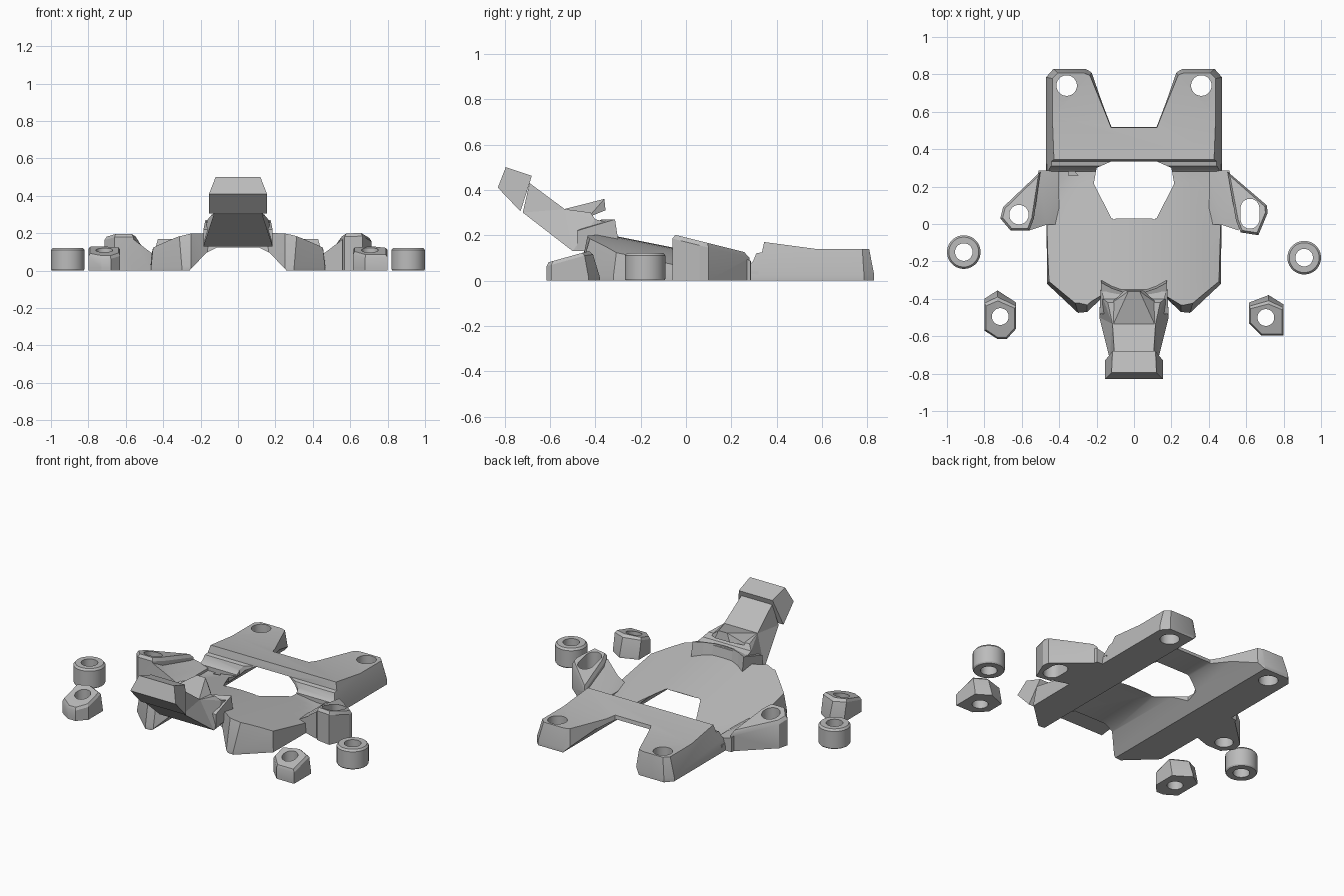
import bpy, bmesh, math

if "Cube" in bpy.data.objects:
    bpy.data.objects.remove(bpy.data.objects["Cube"])

GREY = bpy.data.materials.new("plain grey")
GREY.diffuse_color = (0.5, 0.5, 0.5, 1)
GREY.use_nodes = True
GREY.node_tree.nodes["Principled BSDF"].inputs["Base Color"].default_value = GREY.diffuse_color


def make(name, verts, faces):
    me = bpy.data.meshes.new(name)
    bm = bmesh.new()
    vs = [bm.verts.new(v) for v in verts]
    for f in faces:
        bm.faces.new([vs[i] for i in f])
    bmesh.ops.recalc_face_normals(bm, faces=bm.faces)
    bmesh.ops.triangulate(bm, faces=[f for f in bm.faces if len(f.verts) > 4])
    bm.to_mesh(me)
    bm.free()
    me.materials.append(GREY)
    ob = bpy.data.objects.new(name, me)
    bpy.context.collection.objects.link(ob)
    return ob


def loft(name, rings):
    """Closed solid through matching rings of points."""
    n = len(rings[0])
    verts = [p for r in rings for p in r]
    faces = [list(range(n)), list(range((len(rings) - 1) * n, len(rings) * n))]
    for k in range(len(rings) - 1):
        for i in range(n):
            j = (i + 1) % n
            faces.append([k * n + i, k * n + j, (k + 1) * n + j, (k + 1) * n + i])
    return make(name, verts, faces)


def level(outline, z):
    return [(x, y, z(x, y) if callable(z) else z) for x, y in outline]


def inset(outline, d):
    """Move each side of an outline inwards by d."""
    n = len(outline)
    area = sum(outline[i - 1][0] * outline[i][1] - outline[i][0] * outline[i - 1][1] for i in range(n))
    s = 1 if area > 0 else -1
    out = []
    for i in range(n):
        a, b, c = outline[i - 1], outline[i], outline[(i + 1) % n]
        l1, l2 = math.dist(a, b), math.dist(b, c)
        n1 = (-(b[1] - a[1]) / l1 * s, (b[0] - a[0]) / l1 * s)
        n2 = (-(c[1] - b[1]) / l2 * s, (c[0] - b[0]) / l2 * s)
        k = d / max(0.3, 1 + n1[0] * n2[0] + n1[1] * n2[1])
        out.append((b[0] + (n1[0] + n2[0]) * k, b[1] + (n1[1] + n2[1]) * k))
    return out


def mirrored(half):
    return half + [(-x, y) for x, y in reversed(half)]


def circle(cx, cy, r, n=32, stretch=0):
    pts = []
    for i in range(n):
        a = 2 * math.pi * (i + 0.5) / n
        pts.append((cx + r * math.cos(a), cy + r * math.sin(a) + math.copysign(stretch, math.sin(a))))
    return pts


def boolean(ob, other, op="DIFFERENCE"):
    m = ob.modifiers.new("cut", "BOOLEAN")
    m.operation, m.object, m.solver = op, other, "EXACT"
    bpy.context.view_layer.objects.active = ob
    bpy.ops.object.modifier_apply(modifier=m.name)
    bpy.data.objects.remove(other)


def drill(ob, outline, flare=0.0):
    boolean(ob, loft("cutter", [level(outline, -0.1), level(outline, 0.6)]))


def smooth(ob):
    bpy.ops.object.select_all(action="DESELECT")
    ob.select_set(True)
    bpy.context.view_layer.objects.active = ob
    bpy.ops.object.shade_smooth_by_angle(angle=math.radians(28))


def channel():
    """Arched tunnel under the plate, front to back."""
    sec = mirrored([(0.27, -0.05), (0.26, 0.0), (0.17, 0.095), (0.11, 0.125)])
    return loft("cutter", [[(x, y, z) for x, z in sec] for y in (-1, 1)])


def window():
    return mirrored([(0.12, 0.03), (0.215, 0.215), (0.2, 0.3), (0.12, 0.335)])


# Domed front shell
def dome_z(x, y):
    z = 0.134 - 0.2 * y - 0.35 * x * x
    return max(min(z, 0.075) if y > 0.23 else z, 0.045)


low = mirrored([(0.47, 0.32), (0.465, -0.32), (0.30, -0.475), (0.25, -0.47), (0.17, -0.40)])
high = mirrored([(0.455, 0.32), (0.44, -0.29), (0.32, -0.40), (0.25, -0.42), (0.15, -0.36)])
shell = loft("domed_shell", [level(low, 0), level(low, 0.02), level(high, 0.26)])
xs = [-0.5 + i / 20 for i in range(21)]
sections = []
for y in (-0.6, -0.45, -0.3, -0.15, 0, 0.1, 0.17, 0.22, 0.26, 0.4):
    sections.append([(x, y, dome_z(x, y)) for x in xs] + [(0.5, y, -0.1), (-0.5, y, -0.1)])
boolean(shell, loft("cutter", sections), "INTERSECT")
boolean(shell, channel())
drill(shell, window())
smooth(shell)

# Rear plate with two arms
out = mirrored([(0.47, 0.27), (0.47, 0.785), (0.43, 0.83), (0.26, 0.83), (0.225, 0.81), (0.115, 0.535)])
top = mirrored([(0.425, 0.27), (0.425, 0.775), (0.40, 0.80), (0.27, 0.80), (0.24, 0.79), (0.125, 0.51)])
rear = loft("rear_plate", [level(out, 0), level(out, 0.025), level(top, 0.18)])
side = [(0.28, -0.1), (0.28, 0.07), (0.296, 0.085), (0.31, 0.12), (0.335, 0.125), (0.345, 0.17),
        (0.57, 0.14), (0.9, 0.14), (0.9, -0.1)]
boolean(rear, loft("cutter", [[(x, y, z) for y, z in side] for x in (-0.6, 0.6)]), "INTERSECT")
boolean(rear, channel())
drill(rear, window())
for s in (-1, 1):
    drill(rear, circle(s * 0.36, 0.74, 0.055))
smooth(rear)


# Side ears with mounting holes
def ear_z(x, y):
    return min(0.205, 0.19 - 0.25 * y)


ears = {
    "left_ear": [(-0.50, 0.28), (-0.70, 0.09), (-0.715, 0.03), (-0.66, -0.035), (-0.56, -0.035), (-0.535, 0.03)],
    "right_ear": [(0.50, 0.28), (0.71, 0.10), (0.715, 0.06), (0.665, -0.06), (0.57, -0.045), (0.545, 0.02)],
}
for name, o in ears.items():
    s = -1 if name.startswith("left") else 1
    ear = loft(name, [level(o, 0), level(o, lambda x, y: ear_z(x, y) - 0.02), level(inset(o, 0.012), ear_z)])
    hole = circle(-0.615, 0.05, 0.052) if s < 0 else circle(0.62, 0.055, 0.05, stretch=0.03)
    # sloping web joining the ear to the shell
    w = [(s * x, y) for x, y in ((0.40, 0.29), (0.40, 0.0), (0.47, -0.005), (0.56, -0.035), (0.56, 0.04), (0.51, 0.285))]
    web = loft("web", [level(w, 0), level(w, lambda x, y: 0.06 if abs(x) < 0.45 else
                                         0.10 if abs(x) < 0.5 else ear_z(x, y) - 0.03)])
    boolean(ear, web, "UNION")
    drill(ear, hole)
    smooth(ear)

# Raised neck: side profile as (y, z, half width)
neck = [(-0.34, 0.135, 0.17), (-0.50, 0.13, 0.185), (-0.72, 0.30, 0.13), (-0.69, 0.43, 0.105),
        (-0.535, 0.315, 0.115), (-0.42, 0.30, 0.14), (-0.40, 0.27, 0.165), (-0.36, 0.26, 0.17)]
loft("neck", [[(s * w, y, z) for y, z, w in neck] for s in (-1, 1)])

# Jagged crest on the neck
crest = [(-0.54, 0.30, 0.11), (-0.535, 0.316, 0.11), (-0.36, 0.36, 0.03), (-0.355, 0.31, 0.05), (-0.43, 0.28, 0.13)]
loft("neck_crest", [[(s * w, y, z) for y, z, w in crest] for s in (-1, 1)])

# Curved collar where the neck meets the shell
arc = [(x, -0.35 + 1.85 * x * x) for x in (-0.175, -0.12, -0.06, 0, 0.06, 0.12, 0.175)]
collar = [(0.185, -0.48), (-0.185, -0.48)]
loft("neck_collar", [level(arc + collar, 0.14),
                     level([(x, y - 0.02) for x, y in arc] + collar, lambda x, y: 0.27 if y > -0.45 else 0.22)])

# Head block at the end of the neck
head = [(-0.795, 0.50, 0.12), (-0.68, 0.462, 0.115), (-0.73, 0.305, 0.155), (-0.83, 0.41, 0.155)]
loft("head_block", [[(s * w, y, z) for y, z, w in head] for s in (-1, 1)])

# Loose round spacers
for name, cx, cy in (("left_spacer", -0.91, -0.15), ("right_spacer", 0.91, -0.18)):
    rings = [level(circle(cx, cy, r), z) for r, z in
             ((0.085, 0), (0.09, 0.008), (0.09, 0.11), (0.08, 0.122))]
    sp = loft(name, rings)
    drill(sp, circle(cx, cy, 0.047))
    smooth(sp)

# Loose slanted nuts
nuts = {
    "left_nut": [(-0.73, -0.355), (-0.63, -0.42), (-0.63, -0.56), (-0.68, -0.615), (-0.73, -0.615),
                 (-0.80, -0.57), (-0.80, -0.40)],
    "right_nut": [(0.72, -0.38), (0.80, -0.43), (0.80, -0.595), (0.68, -0.595), (0.615, -0.53), (0.615, -0.42)],
}
for name, o in nuts.items():
    cx, cy = (-0.715, -0.495) if name.startswith("left") else (0.705, -0.50)

    def nut_z(x, y):
        return min(0.13, 0.13 + 0.28 * (y + 0.43))

    t = [(cx + (x - cx) * 0.9, cy + (y - cy) * (0.6 if y > cy else 0.93)) for x, y in o]
    m = [(x, cy + (y - cy) * (0.75 if y > cy else 1)) for x, y in o]
    nut = loft(name, [level(o, 0), level(o, 0.015), level(m, lambda x, y: nut_z(x, y) - 0.015), level(t, nut_z)])
    drill(nut, circle(cx, cy, 0.045))
    smooth(nut)
